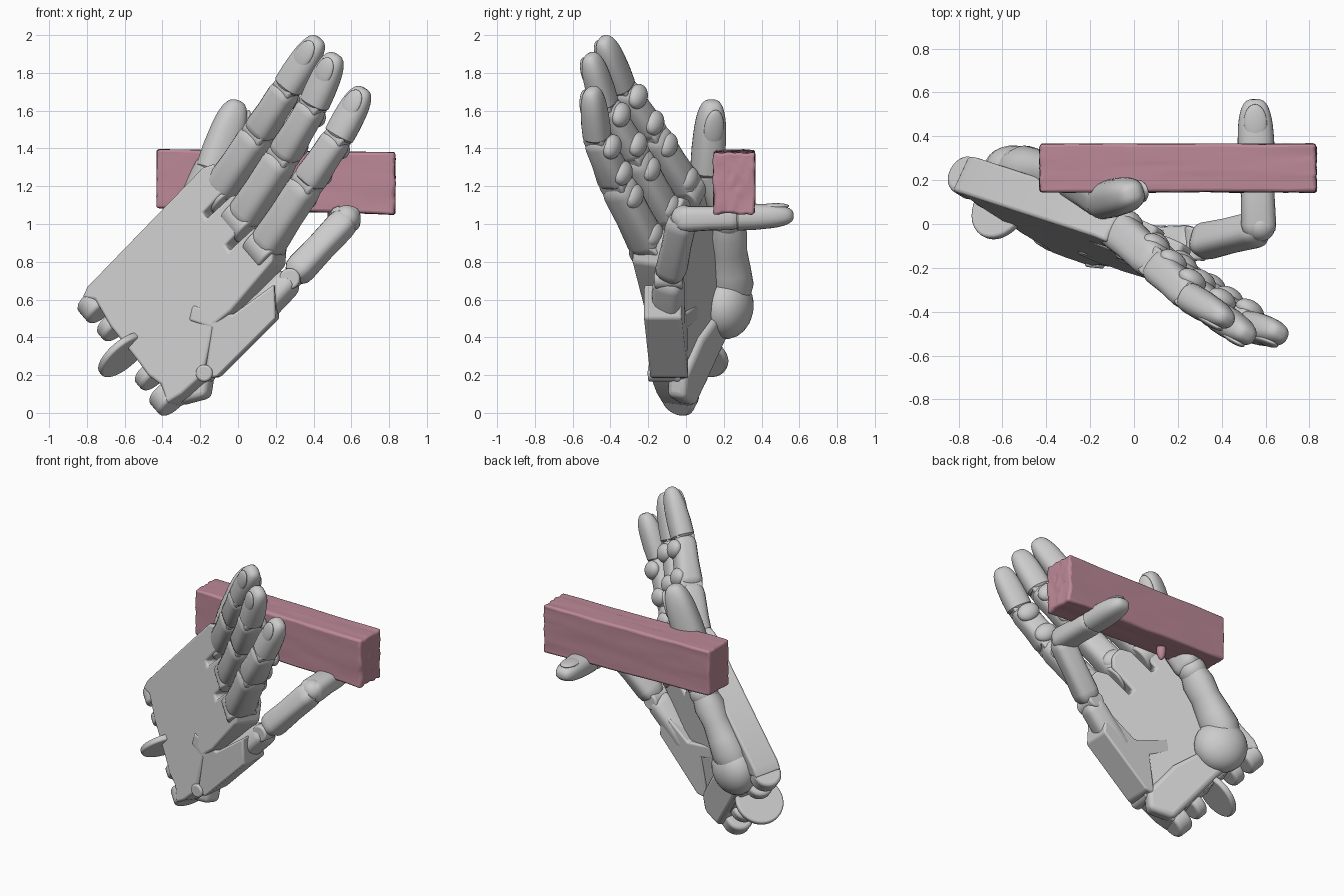
import bpy, bmesh, math, random
from mathutils import Vector, Matrix

if "Cube" in bpy.data.objects:
    bpy.data.objects.remove(bpy.data.objects["Cube"])

random.seed(4)
# Palm frame: finger direction U, across direction V, dorsal (back of hand) normal N
N = Vector((-0.415, -0.90, 0.12)).normalized()
U = Vector((0.68, -0.22, 0.70)).normalized()
V = N.cross(U).normalized()


def dorsal_y(x, z):
    return -0.46 * x + 0.13 * z - 0.31


def on_palm(x, z, depth=0.0):
    return Vector((x, dorsal_y(x, z), z)) - N * depth


def finish(name, bm, angle=35, bevel=0):
    bmesh.ops.recalc_face_normals(bm, faces=bm.faces[:])
    me = bpy.data.meshes.new(name)
    bm.to_mesh(me)
    bm.free()
    ob = bpy.data.objects.new(name, me)
    bpy.context.collection.objects.link(ob)
    if bevel:
        m = ob.modifiers.new("bevel", 'BEVEL')
        m.width, m.segments, m.limit_method = bevel, 3, 'ANGLE'
    bpy.ops.object.select_all(action='DESELECT')
    ob.select_set(True)
    bpy.context.view_layer.objects.active = ob
    bpy.ops.object.shade_smooth_by_angle(angle=math.radians(angle))
    return ob


def slab(name, points, vec, bevel):
    """Extrude a closed 3D outline along vec."""
    bm = bmesh.new()
    f = bm.faces.new([bm.verts.new(p) for p in points])
    new = bmesh.ops.extrude_face_region(bm, geom=[f])['geom']
    bmesh.ops.translate(bm, vec=vec, verts=[v for v in new if isinstance(v, bmesh.types.BMVert)])
    return finish(name, bm, 30, bevel)


def frame(p, q, ref):
    d = (q - p).normalized()
    s = d.cross(ref).normalized()
    return d, s, s.cross(d)


def loft(name, p, q, ref, rings, power=3.2, sides=24):
    """Superellipse rings (fraction along, width, thickness) from p to q."""
    p, q = Vector(p), Vector(q)
    d, s, n = frame(p, q, ref)
    bm = bmesh.new()
    rows = []
    for f, w, t in rings:
        row = []
        for i in range(sides):
            a = math.tau * i / sides
            c, e = math.cos(a), math.sin(a)
            r = (abs(c) ** power + abs(e) ** power) ** (-1 / power)
            row.append(bm.verts.new(p.lerp(q, f) + s * (c * r * w / 2) + n * (e * r * t / 2)))
        rows.append(row)
    for a, b in zip(rows, rows[1:]):
        for i in range(sides):
            bm.faces.new((a[i], a[(i + 1) % sides], b[(i + 1) % sides], b[i]))
    bm.faces.new(rows[0])
    bm.faces.new(rows[-1])
    return finish(name, bm)


def segment(name, p, q, ref, w0, w1, t0, t1):
    k = lambda f: (w0 + (w1 - w0) * f, t0 + (t1 - t0) * f)
    rings = []
    for f, s in ((0, .72), (.06, .94), (.14, 1), (.5, .96), (.86, 1), (.95, .94), (1, .76)):
        w, t = k(f)
        rings.append((f, w * s, t * s))
    loft(name, p, q, ref, rings)


def ball(name, centre, axes, sizes):
    bm = bmesh.new()
    bmesh.ops.create_uvsphere(bm, u_segments=24, v_segments=14, radius=1)
    m = Matrix([axes[i] * sizes[i] for i in range(3)]).transposed().to_4x4()
    m.translation = centre
    bmesh.ops.transform(bm, matrix=m, verts=bm.verts)
    return finish(name, bm, 60)


def fingertip(name, p, q, ref, w, t):
    rings = [(0, w * .85, t * .85), (.04, w, t), (.3, w * 1.02, t)]
    for i in range(1, 9):
        a = i / 8 * math.radians(84)
        rings.append((.4 + .6 * math.sin(a), w * math.cos(a) ** .6, t * .95 * math.cos(a) ** .7))
    loft(name, p, q, ref, rings, 2.5)
    p, q = Vector(p), Vector(q)
    d, s, n = frame(p, q, ref)
    ball(name + "_nail", p.lerp(q, .66) + n * t * .37, (d, s, n), ((q - p).length * .27, w * .32, t * .12))


def pin(name, centre, axis, radius, length, bevel=.012):
    bm = bmesh.new()
    bmesh.ops.create_cone(bm, cap_ends=True, segments=32, radius1=radius, radius2=radius, depth=length)
    rot = Vector((0, 0, 1)).rotation_difference(axis).to_matrix().to_4x4()
    bmesh.ops.transform(bm, matrix=Matrix.Translation(centre) @ rot, verts=bm.verts)
    return finish(name, bm, 30, bevel)


def digit(name, pts, ref, widths, thick):
    pts = [Vector(p) for p in pts]
    for i in range(len(pts) - 2):
        segment(f"{name}_segment_{i}", pts[i], pts[i + 1], ref, widths[i], widths[i + 1], thick[i], thick[i + 1])
        d, s, n = frame(pts[i], pts[i + 1], ref)
        pin(f"{name}_hinge_{i}", pts[i + 1], s, thick[i + 1] * .42, widths[i + 1] * .8)


# Palm plate with three knuckle lobes
outline = [(-.76, .60), (-.83, .61), (-.80, .67), (-.19, 1.30), (-.13, 1.32), (-.07, 1.25), (-.08, 1.17),
           (-.19, 1.06), (-.17, 1.03), (-.04, 1.15), (.03, 1.16), (.07, 1.10), (.06, 1.02), (-.07, .89),
           (-.05, .86), (.08, .98), (.15, .99), (.19, .93), (.18, .80), (-.04, .54), (-.13, .47),
           (-.19, .20), (-.30, .10), (-.38, .05), (-.41, .15), (-.48, .20), (-.53, .27), (-.68, .46)]
slab("palm", [on_palm(x, z) for x, z in outline], -N * .18, .015)

# Wrist hinge lugs and the large hinge disc
for i, (x, z, r, w) in enumerate([(-.79, .58, .09, .11), (-.70, .47, .085, .08),
                                  (-.50, .21, .085, .08), (-.41, .09, .09, .11)]):
    pin(f"wrist_lug_{i}", on_palm(x, z, .09), V, r, w, .02)
pin("wrist_disc", on_palm(-.635, .315, .06), V, .155, .04)
slab("wrist_heel", [on_palm(x, z, .1) for x, z in
     [(-.37, .06), (-.22, .10), (-.2, .22), (-.34, .42), (-.6, .62), (-.74, .55), (-.6, .38)]], -N * .11, .03)

# Raised pad that seats the thumb
ball("thumb_pad", Vector((-.52, .22, .56)), (U, V, N), (.17, .17, .13))

# Folding side of the palm that carries the little finger
flap = [(-.18, .18), (-.11, .19), (.20, .50), (.19, .68), (-.03, .52), (-.24, .57), (-.26, .49), (-.14, .45)]
slab("side_palm", [Vector((x, -.20 - .12 * max(x, -.1) if x > -.2 else dorsal_y(x, z) - .01, z))
                   for x, z in flap], Vector((.02, .2, 0)), .012)
pin("side_palm_hinge", Vector((-.17, -.1, .21)), Vector((.1, 1, 0)).normalized(), .045, .2)

# Three straight fingers
fingers = [[(-.10, .00, 1.17), (.11, -.19, 1.48), (.26, -.34, 1.72), (.43, -.44, 1.985)],
           [(.02, -.10, 1.02), (.24, -.28, 1.36), (.40, -.43, 1.63), (.52, -.51, 1.90)],
           [(.14, -.19, .87), (.37, -.37, 1.22), (.53, -.47, 1.46), (.67, -.50, 1.72)]]
for i, pts in enumerate(fingers):
    name = f"finger_{i + 1}"
    digit(name, pts, N, (.18, .17, .15), (.19, .17, .14))
    fingertip(name + "_tip", pts[2], pts[3], N, .16, .14)
    pin(name + "_knuckle", Vector(pts[0]), V, .095, .15)
    for j in (1, 2):  # soft pads on the palm side of each joint
        a, b = Vector(pts[j - 1]), Vector(pts[j])
        d, s, n = frame(a, b, N)
        for f in (.2, .78):
            ball(f"{name}_pad_{j}_{int(f * 100)}", a.lerp(b, f) - n * .065, (d, s, n), (.06, .075, .045))

# Little finger, bent round under the bar
little = [(.03, -.10, .45), (.28, -.09, .71), (.58, -.02, 1.03)]
segment("little_base", little[0], little[1], N, .16, .14, .18, .16)
pin("little_hinge", Vector(little[1]), Vector((0.1, 1, 0)).normalized(), .055, .15)
segment("little_middle", (.295, -.085, .725), little[2], N, .15, .15, .16, .15)
ball("little_elbow", Vector((.575, -.01, 1.03)), (Vector((1, 0, 0)), Vector((0, 1, 0)), Vector((0, 0, 1))), (.07, .07, .07))
up = Vector((0, .05, 1))
segment("little_upper", (.57, -.05, 1.025), (.56, .28, 1.035), up, .16, .16, .14, .13)
fingertip("little_tip", (.56, .26, 1.035), (.55, .57, 1.045), up, .165, .14)

# Thumb, pressed on the front of the bar
thumb_ref = Vector((.9, .25, -.3))
thumb = [(-.54, .24, .62), (-.29, .22, 1.02), (-.12, .11, 1.32), (0, .14, 1.655)]
loft("thumb_base", thumb[0], thumb[1], thumb_ref,
     [(0, .2, .2), (.15, .24, .23), (.35, .22, .2), (.6, .19, .17), (.82, .2, .19), (1, .16, .15)], 2.2)
ball("thumb_joint", Vector(thumb[1]), (U, V, N), (.09, .09, .09))
segment("thumb_middle", thumb[1], thumb[2], thumb_ref, .18, .17, .18, .18)
fingertip("thumb_tip", (-.13, .11, 1.27), thumb[3], thumb_ref, .17, .2)

# Rough pink bar
bm = bmesh.new()
bmesh.ops.create_cube(bm, size=1)
bmesh.ops.subdivide_edges(bm, edges=bm.edges[:], cuts=9, use_grid_fill=True)
for v in bm.verts:
    x = v.co.x + .5
    end = .006 if x > .95 else .003
    jit = Vector([random.uniform(-end, end) for _ in range(3)])
    v.co = Vector((-.43 + 1.26 * x, .255 + v.co.y * .22, 1.24 - .025 * x + v.co.z * (.31 + .015 * x))) + jit
bar = finish("bar", bm, 60, .015)
drip = ball("bar_drip", Vector((-.02, .24, 1.06)), (Vector((1, 0, 0)), Vector((0, 1, 0)), Vector((0, 0, 1))), (.03, .03, .07))
pink = bpy.data.materials.new("pink")
pink.diffuse_color = (.5, .25, .31, 1)
pink.use_nodes = True
pink.node_tree.nodes["Principled BSDF"].inputs["Base Color"].default_value = pink.diffuse_color
for ob in (bar, drip):
    ob.data.materials.append(pink)
